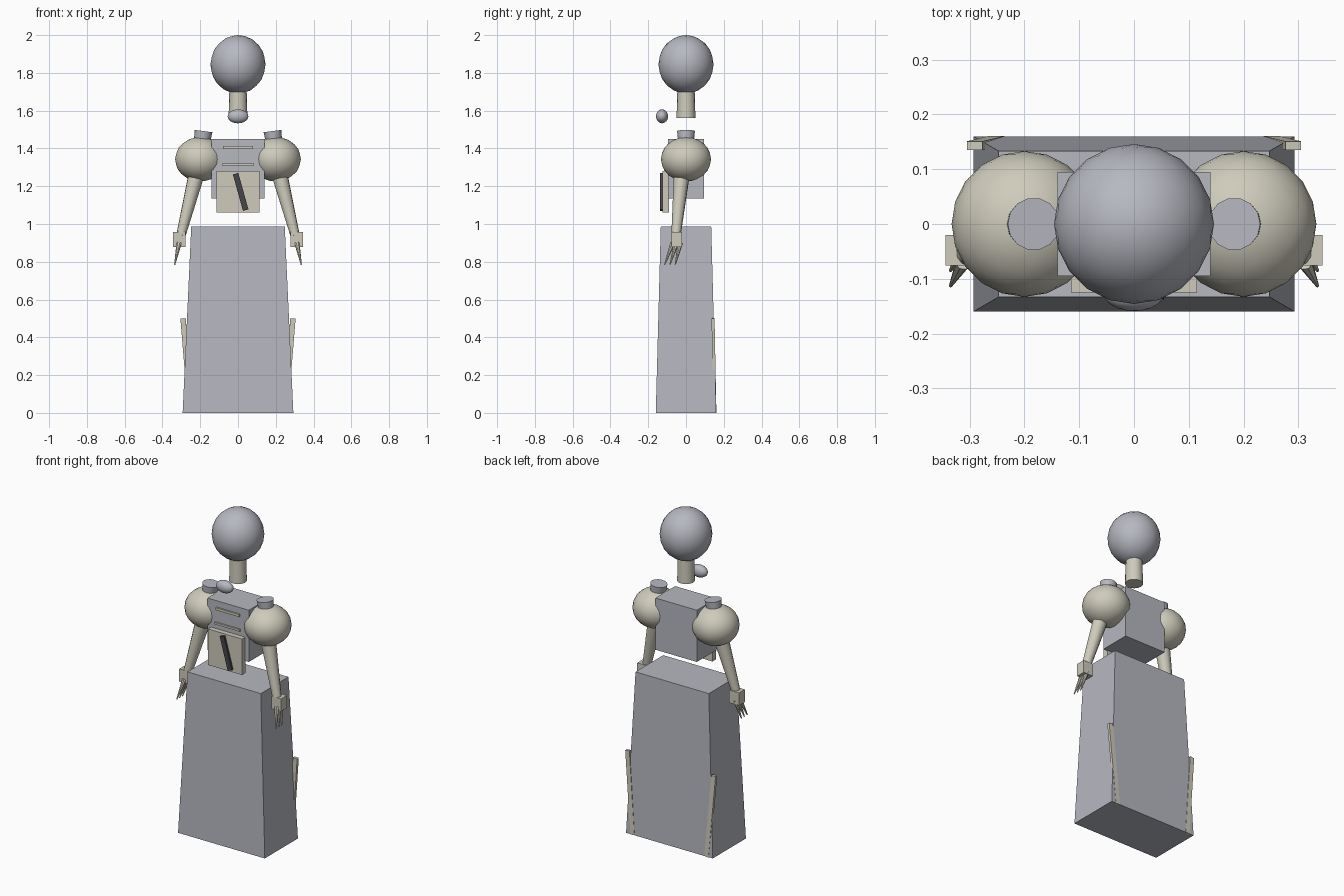
import bpy
import math
from mathutils import Vector, Matrix

if "Cube" in bpy.data.objects:
    bpy.data.objects.remove(bpy.data.objects["Cube"], do_unlink=True)


def material(name, rgb):
    mat = bpy.data.materials.new(name)
    mat.use_nodes = True
    color = (*rgb, 1)
    mat.diffuse_color = color
    mat.node_tree.nodes["Principled BSDF"].inputs["Base Color"].default_value = color
    return mat


GREY = material("cool grey", (0.47, 0.48, 0.53))
CREAM = material("warm cream", (0.62, 0.60, 0.50))
DARK = material("charcoal", (0.06, 0.06, 0.07))


def finish(name, mat, smooth=False):
    obj = bpy.context.object
    obj.name = name
    obj.data.materials.append(mat)
    if smooth:
        bpy.ops.object.transform_apply(location=False, rotation=False, scale=True)
        bpy.ops.object.shade_smooth_by_angle(angle=math.radians(40))
    return obj


def box(name, mat, center, size, rotation=(0, 0, 0)):
    bpy.ops.mesh.primitive_cube_add(size=1, location=center, rotation=rotation)
    bpy.context.object.scale = size
    return finish(name, mat)


def ball(name, mat, center, radii, detail=3):
    bpy.ops.mesh.primitive_ico_sphere_add(subdivisions=detail, radius=1, location=center)
    bpy.context.object.scale = radii
    return finish(name, mat, True)


def limb(name, mat, start, end, r1, r2, sides=12):
    """Tapered round bar between two points."""
    a, b = Vector(start), Vector(end)
    bpy.ops.mesh.primitive_cone_add(vertices=sides, radius1=r1, radius2=r2,
                                    depth=(b - a).length, location=(a + b) / 2)
    bpy.context.object.rotation_euler = (b - a).to_track_quat("Z", "Y").to_euler()
    return finish(name, mat, True)


def strip(name, mat, start, end, width, depth):
    """Flat bar between two points."""
    a, b = Vector(start), Vector(end)
    rot = Vector((0, 0, 1)).rotation_difference(b - a).to_euler()
    return box(name, mat, (a + b) / 2, (width, depth, (b - a).length), rot)


# Skirt: box tapered towards the waist
skirt = box("skirt", GREY, (0, 0, 0.493), (0.586, 0.32, 0.985))
for v in skirt.data.vertices:
    if v.co.z > 0:
        v.co.x *= 0.845
        v.co.y *= 0.835

# Torso, chest trims and front panel
box("torso", GREY, (0, 0, 1.293), (0.28, 0.19, 0.316))
box("upper_chest_trim", CREAM, (0, -0.098, 1.405), (0.16, 0.014, 0.015))
box("lower_chest_trim", CREAM, (0, -0.098, 1.315), (0.17, 0.014, 0.012))
box("front_panel", CREAM, (0, -0.108, 1.17), (0.23, 0.034, 0.22))
box("panel_stripe", DARK, (0.014, -0.131, 1.17), (0.03, 0.014, 0.2),
    (0, math.radians(-15.5), 0))

# Head, neck and the small ball in front of the neck
limb("neck", CREAM, (0, 0, 1.56), (0, 0, 1.74), 0.05, 0.045, 16)
ball("head", GREY, (0, 0, 1.845), (0.146, 0.146, 0.155))
ball("collar_ball", GREY, (0, -0.127, 1.57), (0.055, 0.032, 0.037))

# Shoulders, arms, hands and back strips on both sides
for side, s in (("left", 1), ("right", -1)):
    ball(side + "_shoulder", CREAM, (s * 0.2, 0, 1.343), (0.133, 0.133, 0.118))
    limb(side + "_shoulder_cap", GREY, (s * 0.191, 0, 1.43), (s * 0.183, 0, 1.492),
         0.042, 0.048, 14)
    limb(side + "_arm", CREAM, (s * 0.2, -0.015, 1.34), (s * 0.302, -0.053, 0.94),
         0.047, 0.025)
    box(side + "_hand", CREAM, (s * 0.311, -0.048, 0.918), (0.066, 0.056, 0.077))
    for i in range(3):
        limb(f"{side}_finger_{i + 1}", CREAM,
             (s * 0.312, -0.07 + i * 0.02, 0.9),
             (s * 0.335, -0.113 + i * 0.028, 0.785), 0.014, 0.003, 8)
    strip(side + "_back_strip", CREAM, (s * 0.25, 0.153, 0.0), (s * 0.291, 0.143, 0.5),
          0.028, 0.016)
